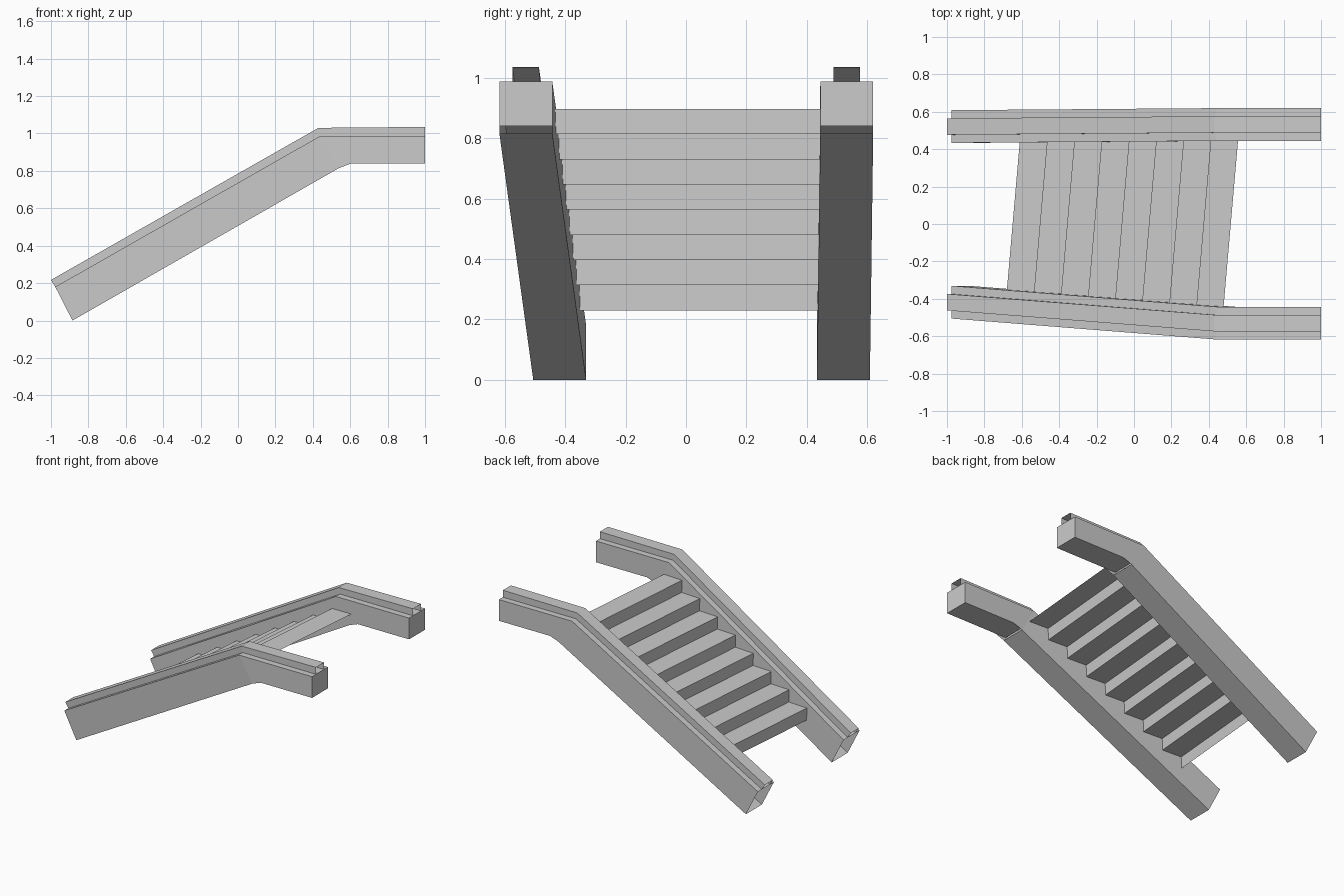
import bpy, bmesh

if "Cube" in bpy.data.objects:
    bpy.data.objects.remove(bpy.data.objects["Cube"])


def make_object(name, polys, recalc=True):
    """Build a mesh from lists of 3D points, welding shared corners."""
    bm = bmesh.new()
    for poly in polys:
        bm.faces.new([bm.verts.new(p) for p in poly])
    bmesh.ops.remove_doubles(bm, verts=bm.verts, dist=1e-4)
    if recalc:
        bmesh.ops.recalc_face_normals(bm, faces=bm.faces)
    mesh = bpy.data.meshes.new(name)
    bm.to_mesh(mesh)
    bm.free()
    obj = bpy.data.objects.new(name, mesh)
    bpy.context.collection.objects.link(obj)
    return obj


def channel(name, points, sides, strips, y_low, y_high, half):
    """Side panels joined by strips; points are (x, z, at_high_end)."""
    def at(key, s):
        x, z, high = points[key]
        return (x, (y_high if high else y_low) + s * half, z)

    polys = [[at(k, s) for k in side] for side in sides for s in (-1, 1)]
    polys += [[at(a, -1), at(b, -1), at(b, 1), at(a, 1)] for a, b in strips]
    return make_object(name, polys)


# Profile of the stringer: sloped beam, then a shallower level beam
beam = {
    "t0": (-0.977, 0.18, 0), "t1": (0.44, 0.987, 1), "t2": (1.0, 0.987, 1),
    "b2": (1.0, 0.84, 1), "n": (0.525, 0.84, 1), "b1": (0.54, 0.815, 1),
    "b0": (-0.885, 0.0, 0),
}
# Profile of the narrow handrail on top
rail = {
    "t0": (-1.0, 0.217, 0), "t1": (0.43, 1.03, 1), "t2": (1.0, 1.035, 1),
    "b2": (1.0, 0.987, 1), "b1": (0.44, 0.987, 1), "b0": (-0.977, 0.18, 0),
}

# The two sides run slightly out of parallel
for side, y_low, y_high in (("front", -0.418, -0.53), ("back", 0.521, 0.532)):
    channel(side + "_stringer", beam,
            [("t0", "t1", "b1", "b0"), ("t1", "t2", "b2", "n", "b1")],
            [("t0", "t1"), ("t1", "t2"), ("t2", "b2"), ("b2", "n"), ("b1", "b0")],
            y_low, y_high, 0.0875)
    channel(side + "_handrail", rail,
            [("t0", "t1", "b1", "b0"), ("t1", "t2", "b2", "b1")],
            [("t0", "t1"), ("t1", "t2")],
            y_low, y_high, 0.044)

# Stair sheet: zigzag of risers and treads, slightly skewed in plan
COUNT, RUN, RISE, SKEW = 8, 0.1458, 0.0833, 0.087
zigzag = [(-0.649, 0.23)]
for i in range(COUNT):
    z = 0.23 + RISE * (i + 1)
    zigzag += [(-0.649 + RUN * i, z), (-0.649 + RUN * (i + 1), z)]


def step_edge(x, z):
    """Front and back ends of a step line, meeting the stringers."""
    f = min(1.0, max(0.0, (x + 0.977) / 1.417))
    y_front, y_back = -0.335 - 0.112 * f, 0.436 + 0.01 * f
    return (x + SKEW * y_front, y_front, z), (x + SKEW * y_back, y_back, z)


steps = []
for p, q in zip(zigzag, zigzag[1:]):
    (a, b), (c, d) = step_edge(*p), step_edge(*q)
    steps.append([a, c, d, b])
make_object("steps", steps, recalc=False)
